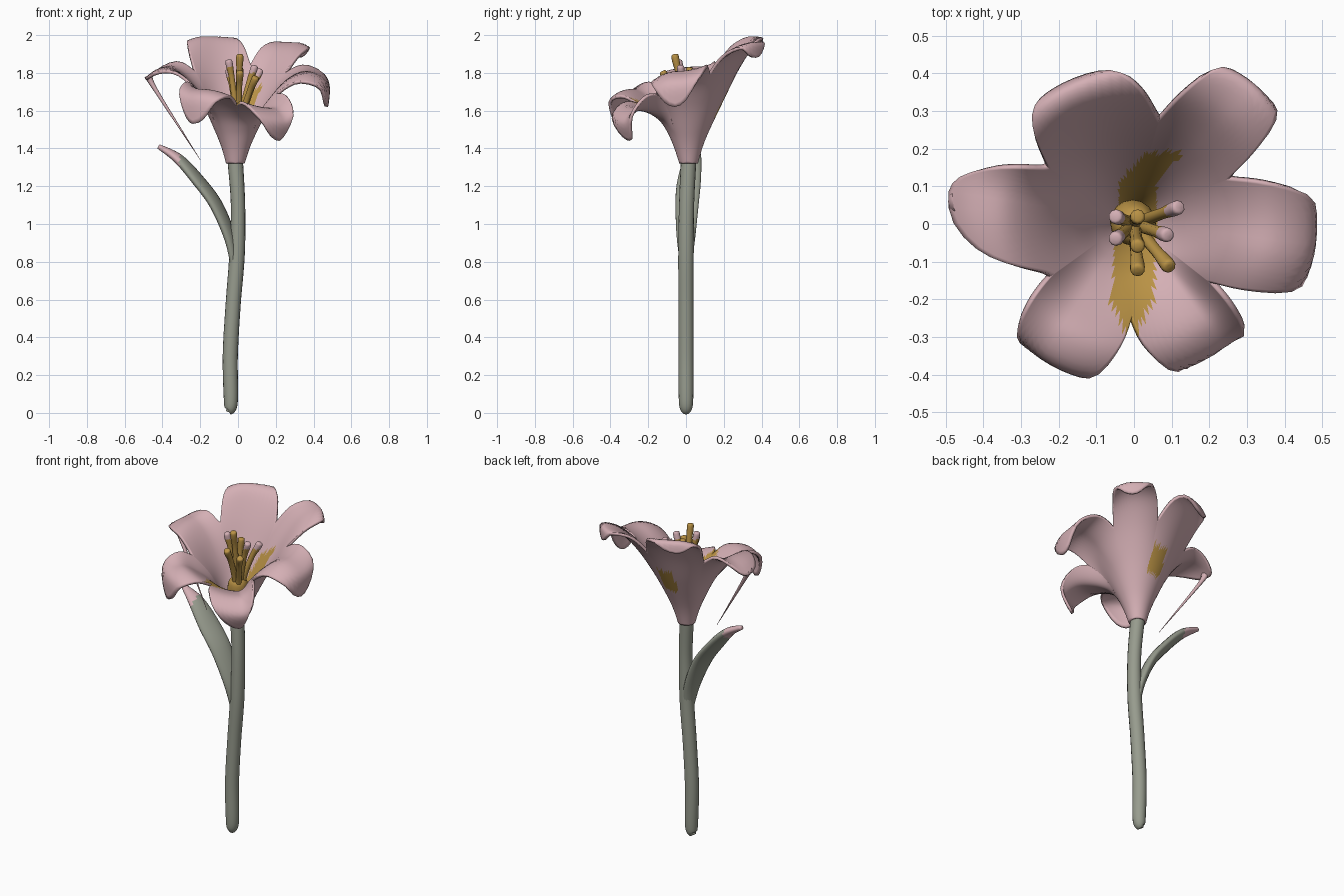
import bpy, bmesh
from math import sin, cos, pi, radians
from mathutils import Vector

cube = bpy.data.objects.get("Cube")
if cube:
    bpy.data.objects.remove(cube)


def material(name, rgb):
    m = bpy.data.materials.new(name)
    m.use_nodes = True
    color = (*rgb, 1)
    m.diffuse_color = color
    m.node_tree.nodes["Principled BSDF"].inputs["Base Color"].default_value = color
    return m


MATERIALS = [material("petal pink", (0.66, 0.43, 0.46)),
             material("stem green", (0.31, 0.33, 0.27)),
             material("pollen gold", (0.49, 0.29, 0.06))]
PINK, GREEN, GOLD = range(3)


def spline(points, t):
    """Smooth curve through points of any dimension, t from 0 to 1."""
    last = len(points) - 1
    i = min(int(t * last), last - 1)
    f = t * last - i
    p0, p1, p2, p3 = (points[min(max(k, 0), last)] for k in range(i - 1, i + 3))
    return [b + 0.5 * f * (c - a + f * (2*a - 5*b + 4*c - d + f * (3*(b - c) + d - a)))
            for a, b, c, d in zip(p0, p1, p2, p3)]


def finish(name, bm, rule):
    """Store the mesh, colouring each face by the rule."""
    bmesh.ops.recalc_face_normals(bm, faces=bm.faces)
    for f in bm.faces:
        f.smooth = True
        f.material_index = rule(f.calc_center_median(), f.normal)
    mesh = bpy.data.meshes.new(name)
    bm.to_mesh(mesh)
    bm.free()
    for m in MATERIALS:
        mesh.materials.append(m)
    obj = bpy.data.objects.new(name, mesh)
    bpy.context.collection.objects.link(obj)


def sweep(name, points, rule, steps=40, sides=16, across=(0, 1, 0)):
    """Oval tube through points (x, y, z, half width, half thickness)."""
    bm = bmesh.new()
    rings = []
    for k in range(steps + 1):
        t = k / steps
        x, y, z, wide, thick = spline(points, t)
        ahead = Vector(spline(points, min(t + 0.01, 1))[:3])
        behind = Vector(spline(points, max(t - 0.01, 0))[:3])
        tangent = (ahead - behind).normalized()
        normal = Vector(across).cross(tangent).normalized()
        side = tangent.cross(normal)
        rings.append([bm.verts.new(Vector((x, y, z)) + side * wide * cos(a) + normal * thick * sin(a))
                      for a in (2 * pi * s / sides for s in range(sides))])
    for r, q in zip(rings, rings[1:]):
        for s in range(sides):
            n = (s + 1) % sides
            bm.faces.new((r[s], r[n], q[n], q[s]))
    bm.faces.new(rings[0])
    bm.faces.new(rings[-1])
    finish(name, bm, rule)


# Stem, gently bent
sweep("stem", [(-.052, 0, .005, .016, .014), (-.038, 0, .05, .037, .036),
               (-.041, 0, .3, .04, .04), (-.026, 0, .57, .04, .04),
               (-.005, 0, .84, .041, .041), (0, .003, 1.1, .04, .038),
               (-.015, .014, 1.34, .041, .041)],
      lambda c, n: GREEN, steps=60)

# Side leaf with a pink tip, its blade turned partly sideways
sweep("leaf", [(-.015, 0, .76, .028, .02), (-.04, 0, .92, .052, .026),
               (-.115, .006, 1.1, .066, .027), (-.21, .016, 1.23, .067, .027),
               (-.315, .035, 1.345, .048, .025), (-.42, .055, 1.41, .013, .013)],
      lambda c, n: PINK if c.x < -.31 else GREEN, across=(.4, .9, 0))

# Drooping thread under the right petal
sweep("thread", [(-.475, .06, 1.785, .026, .022), (-.43, .05, 1.7, .014, .011),
                 (-.2, -.02, 1.34, .001, .001)], lambda c, n: PINK, sides=8)

# Blossom: each petal has a middle angle, its two notch angles, how pointed
# it is, and a midrib given as (radius, height) after the shared throat
THROAT = [(.034, 1.325), (.06, 1.41), (.098, 1.5)]
PETALS = [
    (-54, -90, -38, 1, [(.15, 1.565), (.24, 1.605), (.34, 1.61), (.41, 1.54), (.37, 1.44)]),
    (-7, -38, 24, 1.25, [(.17, 1.64), (.26, 1.76), (.37, 1.81), (.48, 1.75), (.48, 1.62)]),
    (49, 24, 75, 1.25, [(.18, 1.66), (.28, 1.82), (.38, 1.93), (.48, 1.96), (.49, 1.88)]),
    (117, 75, 147, 1.3, [(.18, 1.67), (.26, 1.84), (.34, 1.97), (.4, 1.99), (.42, 1.93)]),
    (170, 147, 214, 1.7, [(.16, 1.63), (.25, 1.76), (.34, 1.83), (.43, 1.82), (.5, 1.77)]),
    (236, 214, 270, .95, [(.15, 1.58), (.24, 1.66), (.34, 1.715), (.43, 1.67), (.43, 1.53)]),
]


def blossom_rule(c, n):
    if n.z < 0:
        behind = 0 < c.y < .23 and 1.57 < c.z < 1.75
        return GOLD if behind and abs(c.x + .01) < .048 else PINK
    if c.y > 0:
        middle, half, limit = .01 + max(c.y - .11, 0) * .9, .05, .19
    else:
        middle, half, limit = .005 + c.y * .05, .055 * min(1, (.32 + c.y) * 9), .31
    return GOLD if abs(c.x - middle) < half and abs(c.y) < limit else PINK


def build_blossom(columns=28, rows=34):
    bm = bmesh.new()
    grid = []
    for i, (mid, low, high, point, rib) in enumerate(PETALS):
        for k in range(columns):
            u = sin(pi / 2 * (2 * k / columns - 1))
            angle = radians(mid + u * (high - mid if u > 0 else mid - low))
            other = PETALS[(i + (1 if u > 0 else -1)) % len(PETALS)][-1]
            reach = .59 + .41 * (1 - abs(u) ** 1.7) ** point
            blend = .5 * u * u
            column = []
            for j in range(rows + 1):
                t = reach * j / rows
                r1, z1 = spline(THROAT + rib, t)
                r2, z2 = spline(THROAT + other, t)
                r = r1 + (r2 - r1) * blend
                z = z1 + (z2 - z1) * blend
                column.append(bm.verts.new((r * cos(angle) - .014 * (1 - t),
                                            r * sin(angle) + .014 * (1 - t), z)))
            grid.append(column)
    for a, b in zip(grid, grid[1:] + grid[:1]):
        for j in range(rows):
            bm.faces.new((a[j], b[j], b[j + 1], a[j + 1]))
    bmesh.ops.recalc_face_normals(bm, faces=bm.faces)
    bmesh.ops.solidify(bm, geom=bm.faces[:], thickness=.016)
    finish("blossom", bm, blossom_rule)


build_blossom()

# Gold heart filling the throat
sweep("heart", [(-.01, .012, 1.4, .042, .042), (-.004, .005, 1.5, .06, .06),
                (.004, -.005, 1.57, .05, .05), (.006, -.008, 1.6, .015, .015)],
      lambda c, n: GOLD, steps=16)

# Stamens fanning out of the throat; some have pink ends
STAMENS = [(.01, -.06, 1.9, False), (-.05, -.04, 1.87, True), (-.05, .02, 1.82, True),
           (.12, .045, 1.82, True), (.09, -.03, 1.84, True), (.095, -.115, 1.78, False),
           (.01, -.125, 1.81, False), (.01, .02, 1.83, False)]
for number, (x, y, z, pink_end) in enumerate(STAMENS, 1):
    path = [(x * f, y * f, 1.47 + (z - 1.47) * h, r, r)
            for f, h, r in ((.1, 0, .015), (.3, .4, .017), (.65, .75, .016),
                            (.9, .92, .02), (.98, .985, .018), (1, 1, .007))]
    sweep(f"stamen_{number}", path,
          lambda c, n: PINK if pink_end and c.z > z - .04 else GOLD, steps=24, sides=10)
